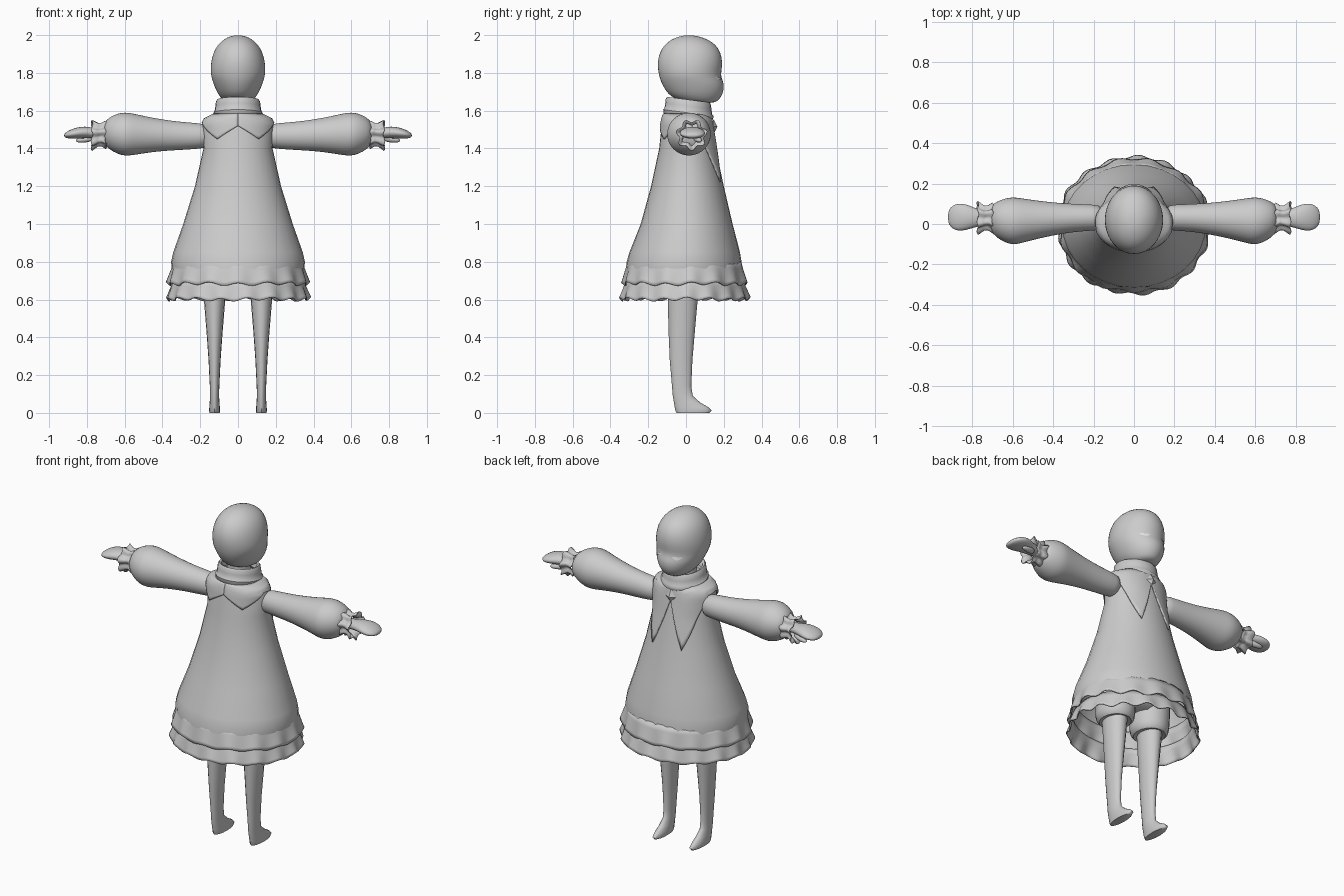
import bpy, bmesh
from math import sin, cos, pi, radians

cube = bpy.data.objects.get("Cube")
if cube:
    bpy.data.objects.remove(cube)


def material(name, rgb):
    mat = bpy.data.materials.new(name)
    mat.use_nodes = True
    mat.diffuse_color = (*rgb, 1)
    mat.node_tree.nodes["Principled BSDF"].inputs["Base Color"].default_value = (*rgb, 1)
    return mat


clay = material("pale grey clay", (0.6, 0.6, 0.6))
eye_white = material("eye white", (0.9, 0.9, 0.9))


def finish(name, bm, mat=clay, mirror=False, subdiv=0, thickness=0, angle=50):
    """Turn a bmesh into a smooth shaded object with optional modifiers."""
    bmesh.ops.recalc_face_normals(bm, faces=bm.faces)
    mesh = bpy.data.meshes.new(name)
    bm.to_mesh(mesh)
    bm.free()
    mesh.materials.append(mat)
    ob = bpy.data.objects.new(name, mesh)
    bpy.context.collection.objects.link(ob)
    bpy.ops.object.select_all(action='DESELECT')
    ob.select_set(True)
    bpy.context.view_layer.objects.active = ob
    bpy.ops.object.shade_smooth_by_angle(angle=radians(angle))
    if thickness:
        ob.modifiers.new("Thickness", 'SOLIDIFY').thickness = thickness
    if subdiv:
        ob.modifiers.new("Smooth", 'SUBSURF').levels = subdiv
        ob.modifiers["Smooth"].render_levels = subdiv
    if mirror:
        ob.modifiers.new("Mirror", 'MIRROR').use_mirror_merge = False
    return ob


def skin(name, rows, closed=True, caps=(True, True), **kw):
    """Bridge rows of points into a surface."""
    bm = bmesh.new()
    rings = [[bm.verts.new(p) for p in row] for row in rows]
    n = len(rings[0])
    for r0, r1 in zip(rings, rings[1:]):
        for i in range(n if closed else n - 1):
            j = (i + 1) % n
            bm.faces.new((r0[i], r0[j], r1[j], r1[i]))
    for ring, cap in ((rings[0], caps[0]), (rings[-1], caps[1])):
        if cap:
            bm.faces.new(ring)
    return finish(name, bm, **kw)


def angles(n):
    return [2 * pi * i / n for i in range(n)]


def upright(name, rings, n=24, tilt=0, x=0, **kw):
    """Loft of ellipses stacked in z: (z, half width, back y, front y)."""
    rows = []
    for z, rx, back, front in rings:
        mid, ry = (back + front) / 2, (front - back) / 2
        rows.append([(x + rx * cos(a), mid + ry * sin(a), z - tilt * (mid + ry * sin(a)))
                     for a in angles(n)])
    return skin(name, rows, **kw)


def sideways(name, rings, n=16, wave=0, lobes=7, **kw):
    """Loft of ellipses along x: (x, y, half depth, z, half height)."""
    rows = []
    for x, y, ry, z, rz in rings:
        rows.append([(x + wave * 0.4 * cos(lobes * a),
                      y + ry * (1 + wave * 10 * sin(lobes * a)) * cos(a),
                      z + rz * (1 + wave * 10 * sin(lobes * a)) * sin(a)) for a in angles(n)])
    return skin(name, rows, **kw)


def lerp_table(table, t):
    """Interpolate rows of numbers keyed by an ascending first column."""
    t = min(max(t, table[0][0]), table[-1][0])
    for p, q in zip(table, table[1:]):
        if t <= q[0]:
            k = (t - p[0]) / (q[0] - p[0])
            return [u + (v - u) * k for u, v in zip(p[1:], q[1:])]


# Head with a soft brow and a rounded muzzle
head = [(1.64, .05, .03, .14), (1.65, .075, -.03, .17), (1.675, .098, -.08, .187),
        (1.70, .113, -.105, .2), (1.74, .13, -.128, .203), (1.765, .138, -.138, .193),
        (1.79, .145, -.145, .185), (1.83, .147, -.152, .193), (1.88, .14, -.15, .193),
        (1.93, .122, -.13, .175), (1.965, .092, -.098, .14), (1.988, .058, -.055, .09),
        (1.999, .022, -.01, .04)]
upright("head", head, subdiv=1, angle=80)
upright("neck", [(1.54, .07, -.06, .08), (1.72, .06, -.06, .07)])


def on_surface(table, a, z, gap):
    rx, back, front = lerp_table(table, z)
    mid, ry = (back + front) / 2, (front - back) / 2
    return ((rx + gap) * cos(a), mid + (ry + gap) * sin(a), z)


# Eyes: half moon plates lying on the face
rows = []
for i in range(9):
    t = i / 8
    a = radians(51 + 24 * t)
    low = 1.777 - .016 * sin(pi * t)
    rows.append([on_surface(head, a, 1.779 + (low - 1.779) * s, .003) for s in (0, .5, 1)])
skin("eyes", rows, closed=False, caps=(False, False), mat=eye_white, mirror=True)

# Rolled neck band, lower at the face side
band = [(1.555, .118), (1.573, .128), (1.59, .131), (1.598, .124), (1.625, .12),
        (1.65, .117), (1.66, .11), (1.655, .098), (1.62, .09)]
upright("neck_band", [(z, r, .01 - r, .01 + r * 1.04) for z, r in band], tilt=.13,
        caps=(False, False))

# Dress bell, open at the hem
dress = [(.765, .352, -.318, .297), (.80, .354, -.314, .294), (.85, .343, -.3, .286),
         (1.0, .29, -.24, .247), (1.2, .228, -.185, .2), (1.4, .183, -.142, .158),
         (1.53, .187, -.128, .135), (1.56, .172, -.122, .13), (1.59, .11, -.11, .12)]
upright("dress", dress, n=32, caps=(False, True))


def frill(name, top, bottom, lobes, phase):
    """Gathered tier: pleats deepen towards a scalloped hem."""
    rows = []
    for s in (0, .3, .6, .85, 1):
        z, rx, ry = [u + (v - u) * s for u, v in zip(top, bottom)]
        row = []
        for a in angles(lobes * 8):
            fold = s * (sin(lobes * a + phase) + .4 * sin(5 * a + phase))
            k = 1 + .022 * fold
            row.append((rx * k * cos(a), -.008 + ry * k * sin(a), z + .008 * fold))
        rows.append(row)
    skin(name, rows, caps=(False, False), thickness=-.006)


frill("upper_frill", (.80, .335, .295), (.682, .368, .325), 15, 0)
frill("lower_frill", (.70, .34, .305), (.60, .372, .336), 17, 1)

# Pointed collar: short points behind, long points at the face side
hem = [(0, 1.52), (35, 1.45), (80, 1.54), (110, 1.53), (155, 1.225), (180, 1.5)]
rows = []
for i in range(73):
    turn = 5 * i
    edge = lerp_table(hem, min(turn, 360 - turn))[0]
    rows.append([on_surface(dress, radians(turn - 90), 1.585 + (edge - 1.585) * s / 8, .009)
                 for s in range(9)])
skin("collar", rows, closed=False, caps=(False, False), thickness=.008)

# Diamond brooch
bm = bmesh.new()
bmesh.ops.create_uvsphere(bm, u_segments=4, v_segments=2, radius=1)
for v in bm.verts:
    v.co = (v.co.x * .033, .146 + v.co.y * .02, 1.515 + v.co.z * .04)
finish("brooch", bm, angle=20)

# Puffed sleeves
sideways("sleeve", [(.15, .03, .06, 1.465, .06), (.2, .032, .065, 1.466, .068),
                    (.3, .03, .07, 1.466, .075), (.4, .025, .082, 1.47, .084),
                    (.5, .02, .1, 1.473, .1), (.56, .016, .113, 1.475, .113),
                    (.6, .015, .12, 1.476, .117), (.64, .018, .11, 1.478, .108),
                    (.68, .022, .09, 1.48, .087), (.715, .027, .06, 1.48, .055)],
         n=20, subdiv=1, mirror=True, angle=80)

# Ruffled cuffs
sideways("cuff", [(.70, .03, .07, 1.475, .07), (.722, .03, .056, 1.475, .058),
                  (.742, .03, .057, 1.475, .058), (.772, .03, .076, 1.472, .076)],
         n=56, wave=.012, caps=(False, False), thickness=.005, mirror=True)

# Mitten hands and thumbs
sideways("hand", [(.70, .03, .03, 1.478, .028), (.77, .03, .042, 1.482, .028),
                  (.81, .033, .058, 1.486, .032), (.85, .034, .07, 1.482, .031),
                  (.885, .034, .067, 1.476, .025), (.908, .034, .05, 1.471, .017),
                  (.921, .034, .024, 1.468, .008)], subdiv=1, mirror=True, angle=80)
sideways("thumb", [(.76, .05, .016, 1.46, .018), (.80, .062, .02, 1.448, .018),
                   (.84, .07, .017, 1.443, .014), (.86, .072, .008, 1.442, .006)],
         n=10, subdiv=1, mirror=True, angle=80)

# Legs running into pointed feet
upright("leg", [(0, .027, -.05, .125), (.012, .029, -.056, .136), (.03, .028, -.06, .118),
                (.055, .026, -.064, .075), (.09, .024, -.07, .036), (.14, .025, -.074, .028),
                (.28, .032, -.086, .034), (.42, .042, -.092, .046), (.58, .055, -.096, .06),
                (.72, .066, -.1, .07)], n=16, x=.124, mirror=True, angle=60)

# Bloomers: two gathered legs under a hip
upright("bloomer_leg", [(.65, .066, -.095, .065), (.645, .085, -.108, .08),
                        (.66, .1, -.122, .094), (.69, .106, -.13, .1),
                        (.76, .108, -.13, .105), (.86, .108, -.125, .105)],
        n=20, x=.122, mirror=True)
upright("bloomer_hip", [(.75, .13, -.08, .07), (.78, .2, -.125, .105), (.88, .225, -.14, .13),
                        (1.02, .19, -.13, .12)])
